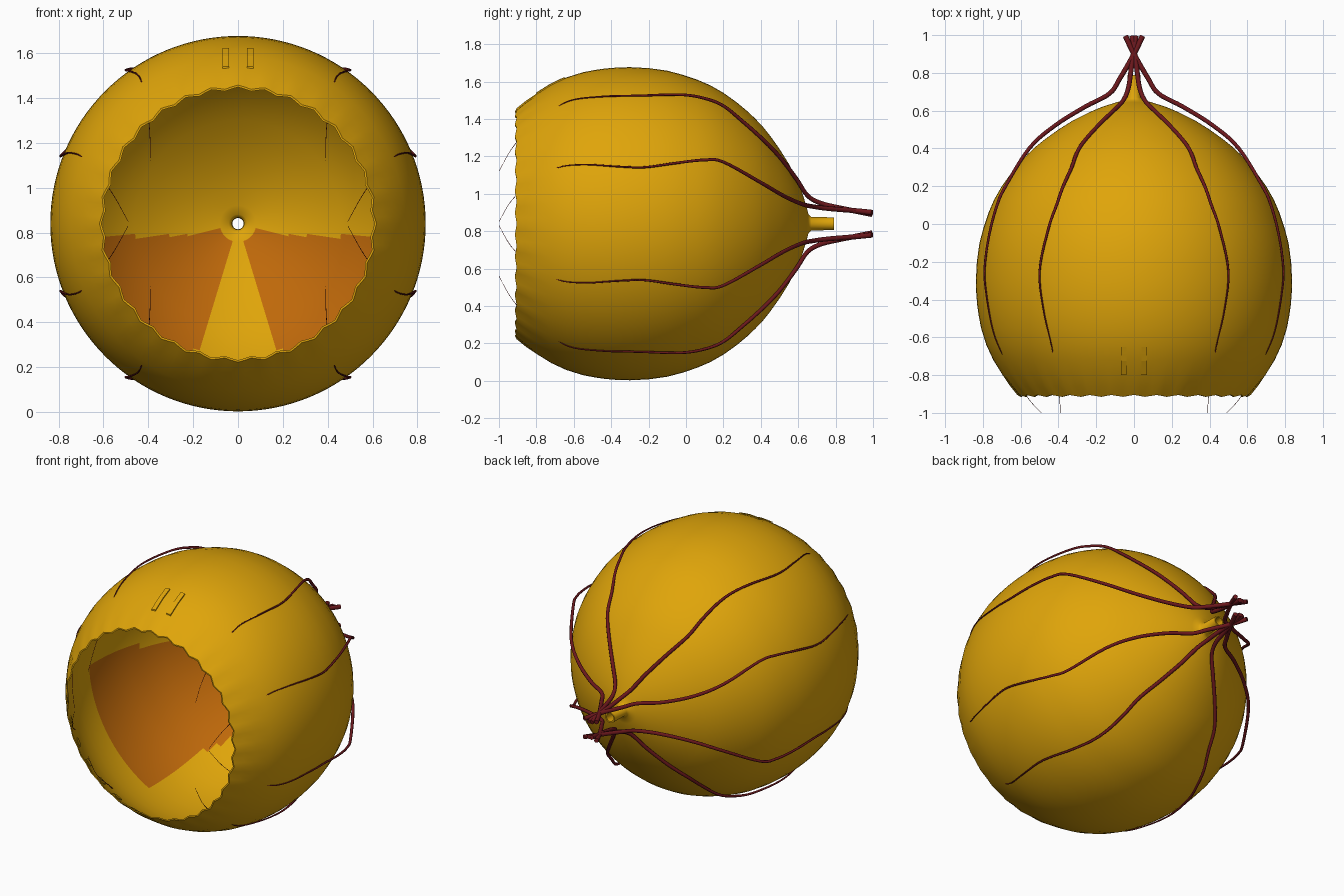
import bpy, math
from mathutils import Vector

if "Cube" in bpy.data.objects:
    bpy.data.objects.remove(bpy.data.objects["Cube"])

CZ = 0.84      # height of the long axis
SEG = 128
TAU = 2 * math.pi


def material(name, rgb):
    m = bpy.data.materials.new(name)
    m.diffuse_color = (*rgb, 1)
    m.use_nodes = True
    m.node_tree.nodes["Principled BSDF"].inputs["Base Color"].default_value = m.diffuse_color
    return m


yellow = material("golden yellow", (0.74, 0.375, 0.003))
orange = material("burnt orange", (0.52, 0.14, 0.003))
red = material("dark red", (0.15, 0.009, 0.012))

# Shell outline as (y, radius), from the mouth to the spout tip
PROFILE = [(-.91, .61), (-.86, .652), (-.8, .695), (-.72, .745), (-.64, .782), (-.55, .81),
           (-.48, .823), (-.43, .83), (-.37, .835), (-.3, .837), (-.2, .832), (-.1, .818), (-.02, .797),
           (.06, .77), (.13, .74), (.2, .70), (.27, .65), (.33, .60), (.37, .562), (.41, .52),
           (.45, .47), (.5, .40), (.55, .32), (.59, .24), (.62, .17), (.645, .09),
           (.655, .05), (.67, .036), (.79, .034)]


def radius_at(y):
    for (a, ra), (b, rb) in zip(PROFILE, PROFILE[1:]):
        if a <= y <= b:
            return ra + (rb - ra) * (y - a) / (b - a)
    return 0.0


def add_mesh(name, verts, faces, mats):
    me = bpy.data.meshes.new(name)
    me.from_pydata(verts, [], faces)
    for m in mats:
        me.materials.append(m)
    ob = bpy.data.objects.new(name, me)
    bpy.context.collection.objects.link(ob)
    return ob


# Hollow shell: outer skin, then inner skin back to the scalloped mouth
loop = PROFILE + [(y, r - 0.009) for y, r in reversed(PROFILE)]
n = len(loop)
verts = []
for y, r in loop:
    wave = max(0, 1 - (y + .91) / .12)
    for i in range(SEG):
        a = TAU * i / SEG
        w = wave * math.cos(32 * a)
        rr = r + .008 * w
        verts.append((rr * math.sin(a), y + .005 * w, CZ + rr * math.cos(a)))
faces = []
for j in range(n):
    for i in range(SEG):
        k, jj = (i + 1) % SEG, (j + 1) % n
        faces.append((j * SEG + i, jj * SEG + i, jj * SEG + k, j * SEG + k))
shell = add_mesh("shell", verts, faces, [yellow, orange])

# Orange lining on the lower inner sides, leaving a yellow strip at the bottom
for p in shell.data.polygons:
    p.use_smooth = True
    c = p.center
    inner = p.index // SEG >= len(PROFILE)
    dz = CZ - c.z
    limit = 27 - 10.5 * max(0, min(1, (c.y - .1) / .25))
    if inner and -.39 < c.y < .64 and dz > min(.055, .25 * math.hypot(c.x, dz)) \
            and math.degrees(math.atan2(abs(c.x), dz)) > limit:
        p.material_index = 1
shell.data.update()
bpy.context.view_layer.objects.active = shell
shell.select_set(True)
bpy.ops.object.shade_smooth_by_angle(angle=math.radians(50))


# Small flat tabs that follow the shell surface
def tab(name, x_mid, y0, y1, width, angle, offset):
    vs, fs, steps = [], [], 4
    for s in range(steps + 1):
        y = y0 + (y1 - y0) * s / steps
        for side in (-1, 1):
            for off in (offset - .004, offset + .004):
                r = radius_at(y) + off
                a = angle + (x_mid + side * width / 2) / r
                vs.append((r * math.sin(a), y, CZ + r * math.cos(a)))
    for s in range(steps):
        b = 4 * s
        for p, q in ((0, 1), (1, 3), (3, 2), (2, 0)):
            fs.append((b + p, b + q, b + 4 + q, b + 4 + p))
    e = 4 * steps
    fs += [(0, 2, 3, 1), (e, e + 1, e + 3, e + 2)]
    return add_mesh(name, vs, fs, [yellow])


for side in (-1, 1):
    tab("top_tab", side * .055, -.8, -.65, .03, 0, .004)
for i in range(32):
    tab("inner_mouth_tab", 0, -.83, -.76, .05, TAU * (i + .5) / 32, -.012)

# Eight tapering cords, mirrored left/right and up/down: (x, y, height from axis)
MIDDLE = [(.49, -1, .01), (.57, -.91, .15), (.68, -.72, .285), (.745, -.57, .316), (.785, -.35, .305),
          (.79, -.22, .302), (.765, -.05, .325), (.725, .1, .341), (.68, .2, .33), (.555, .4, .22),
          (.42, .52, .15), (.26, .62, .105), (.13, .69, .09), (.075, .77, .08), (0, .9, .07), (-.045, .995, .06)]
UPPER = [(.39, -1, .28), (.395, -.91, .43), (.415, -.75, .57), (.44, -.63, .655), (.48, -.45, .68),
         (.5, -.25, .685), (.455, -.03, .69), (.41, .1, .67), (.375, .2, .63), (.33, .3, .55),
         (.29, .4, .46), (.2, .51, .345), (.12, .59, .24), (.06, .65, .15), (.03, .72, .11),
         (.015, .82, .085), (-.01, .995, .05)]


def cord(name, pts, sx, sz):
    # Resample the control points smoothly so every sample can rest on the skin
    cu = bpy.data.curves.new(name, 'CURVE')
    cu.dimensions = '3D'
    cu.bevel_depth = 1
    cu.bevel_resolution = 2
    cu.use_fill_caps = True
    path = []
    P = [Vector(p) for p in pts]
    for i in range(len(P) - 1):
        a, b, c, d = P[max(i - 1, 0)], P[i], P[i + 1], P[min(i + 2, len(P) - 1)]
        for s in range(5):
            t = s / 5
            path.append(.5 * (2 * b + (c - a) * t + (2 * a - 5 * b + 4 * c - d) * t * t
                              + (3 * b - a - 3 * c + d) * t ** 3))
    path.append(P[-1])
    sp = cu.splines.new('POLY')
    sp.points.add(len(path) - 1)
    for pt, p in zip(sp.points, path):
        t = (p.y + 1) / 2
        thick = .001 + .0135 * min(1, t) ** 1.1
        v = Vector((p.x, p.z))
        if -.58 < p.y < .66:      # keep the cord lying on the skin
            gap = thick * (.7 if p.y < .3 else 1.5)
            v = v.normalized() * max(v.length, radius_at(p.y) + gap)
        pt.co = (sx * v.x, p.y, CZ + sz * v.y, 1)
        pt.radius = thick
    sp.use_smooth = True
    cu.materials.append(red)
    ob = bpy.data.objects.new(name, cu)
    bpy.context.collection.objects.link(ob)


for sx in (-1, 1):
    for sz in (-1, 1):
        cord("side_cord", MIDDLE, sx, sz)
        cord("outer_cord", UPPER, sx, sz)
